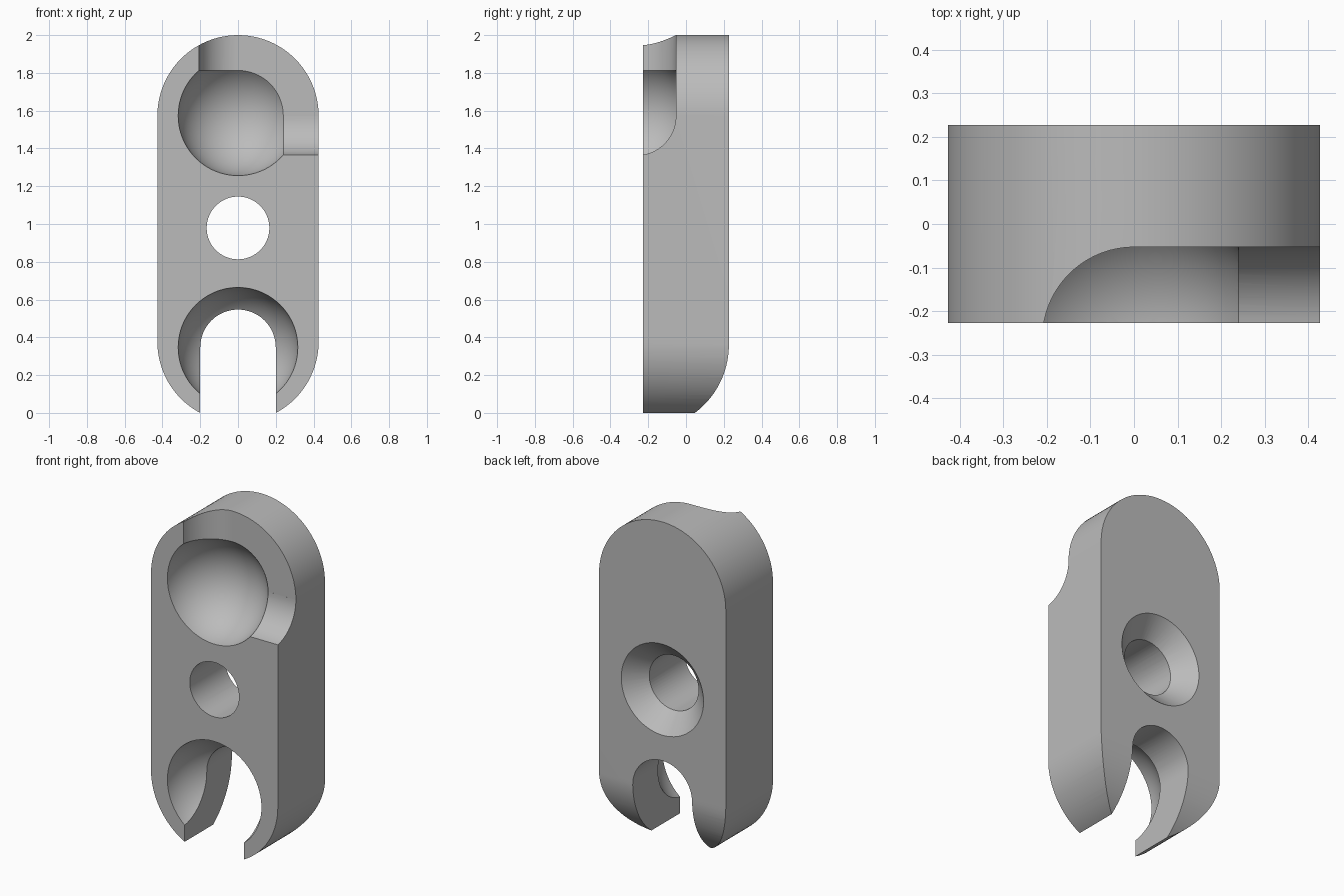
import bpy
import bmesh
from math import sin, cos, radians
from mathutils import Matrix

cube = bpy.data.objects.get("Cube")
if cube:
    bpy.data.objects.remove(cube)

HALF_W, HALF_D = 0.427, 0.227
TOP_Z, LOW_Z = 1.573, 0.377          # centres of the rounded ends
BALL_Y, BALL_R, NECK_R = -0.263, 0.319, 0.21
LOW_BALL_Z, HOLE_Z = 0.347, 0.979
FLOOR_Y = BALL_Y + NECK_R


def arc(cx, cy, r, start, end, steps=32):
    angles = [radians(start + (end - start) * i / steps) for i in range(steps + 1)]
    return [(cx + r * cos(a), cy + r * sin(a)) for a in angles]


def finish(name, bm):
    bmesh.ops.recalc_face_normals(bm, faces=bm.faces)
    mesh = bpy.data.meshes.new(name)
    bm.to_mesh(mesh)
    bm.free()
    ob = bpy.data.objects.new(name, mesh)
    bpy.context.collection.objects.link(ob)
    return ob


def prism(name, profile, axis, lo, hi):
    """Extrude a 2D profile along the given axis."""
    place = {"x": lambda u, v, w: (w, u, v),
             "y": lambda u, v, w: (u, w, v),
             "z": lambda u, v, w: (u, v, w)}[axis]
    bm = bmesh.new()
    rings = [[bm.verts.new(place(u, v, w)) for u, v in profile] for w in (lo, hi)]
    for ring in rings:
        bm.faces.new(ring)
    n = len(profile)
    for i in range(n):
        j = (i + 1) % n
        bm.faces.new((rings[0][i], rings[0][j], rings[1][j], rings[1][i]))
    return finish(name, bm)


def ball(name, z):
    bm = bmesh.new()
    bmesh.ops.create_uvsphere(bm, u_segments=80, v_segments=40, radius=BALL_R,
                              matrix=Matrix.Translation((0, BALL_Y, z)))
    return finish(name, bm)


def cone(name, r_front, r_back, y_front, y_back):
    bm = bmesh.new()
    turn = Matrix.Translation((0, (y_front + y_back) / 2, HOLE_Z)) @ Matrix.Rotation(radians(-90), 4, "X")
    bmesh.ops.create_cone(bm, cap_ends=True, segments=64, radius1=r_front,
                          radius2=r_back, depth=y_back - y_front, matrix=turn)
    return finish(name, bm)


def combine(body, tool, operation="DIFFERENCE"):
    mod = body.modifiers.new(tool.name, "BOOLEAN")
    mod.operation, mod.solver, mod.object = operation, "EXACT", tool
    bpy.context.view_layer.objects.active = body
    bpy.ops.object.modifier_apply(modifier=mod.name)
    bpy.data.objects.remove(tool)


# Plate with two rounded ends
outline = arc(0, TOP_Z, HALF_W, 0, 180, 48) + arc(0, LOW_Z, HALF_W, 180, 360, 48)
body = prism("socket_plate", outline, "y", -HALF_D, HALF_D)

# Rounded lower back edge
side = [(HALF_D, 2.2)] + arc(HALF_D - 0.45, 0.36, 0.45, 0, -90) + [(-0.5, -0.09), (-0.5, 2.2)]
combine(body, prism("side_shape", side, "x", -0.6, 0.6), "INTERSECT")

# Upper ball socket with its quarter-turn neck channel
combine(body, ball("upper_socket", TOP_Z))
up = [(-NECK_R, -0.5)] + arc(0, BALL_Y, NECK_R, 180, 90, 24) + [(0.6, FLOOR_Y), (0.6, -0.5)]
combine(body, prism("top_channel", up, "z", TOP_Z, 2.2))
out = [(-0.5, TOP_Z - NECK_R)] + arc(BALL_Y, TOP_Z, NECK_R - 0.0001, -90, 0, 24)
out += [(FLOOR_Y - 0.0001, TOP_Z + 0.05), (-0.5, TOP_Z + 0.05)]
combine(body, prism("side_channel", out, "x", 0, 0.6))

# Lower ball socket with a slot through the plate
combine(body, ball("lower_socket", LOW_BALL_Z))
slot = arc(0, LOW_BALL_Z, 0.2, 0, 180) + [(-0.2, -0.3), (0.2, -0.3)]
combine(body, prism("slot", slot, "y", -0.5, 0.5))

# Countersunk screw hole
combine(body, cone("screw_hole", 0.166, 0.166, -0.4, 0.4))
combine(body, cone("countersink", 0.155, 0.287, 0.105, HALF_D + 0.01))

# Colour and shading
grey = bpy.data.materials.new("plain_grey")
grey.use_nodes = True
colour = (0.5, 0.5, 0.5, 1)
grey.diffuse_color = colour
grey.node_tree.nodes["Principled BSDF"].inputs["Base Color"].default_value = colour
body.data.materials.clear()
body.data.materials.append(grey)
for face in body.data.polygons:
    face.material_index = 0

bpy.ops.object.select_all(action="DESELECT")
body.select_set(True)
bpy.context.view_layer.objects.active = body
bpy.ops.object.shade_smooth_by_angle(angle=radians(25))
